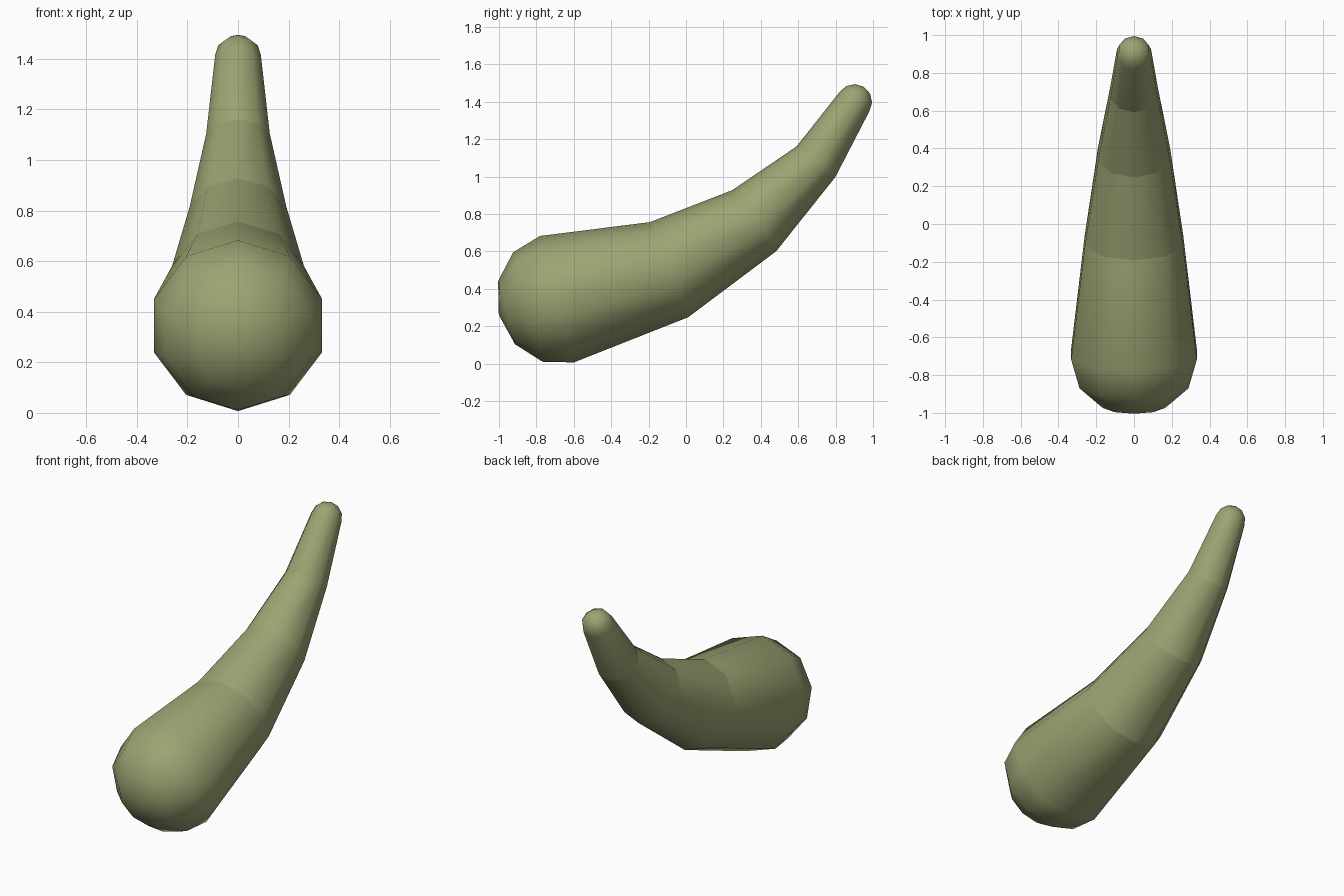
import bpy, bmesh, math
from mathutils import Vector

if "Cube" in bpy.data.objects:
    bpy.data.objects.remove(bpy.data.objects["Cube"])

SIDES = 10
# centre line of the horn: y, z, radius, tilt in degrees
PATH = [(-0.69, 0.345, 0.35, 15), (-0.09, 0.503, 0.274, 22),
        (0.365, 0.765, 0.201, 36), (0.695, 1.08, 0.132, 51.5),
        (0.90, 1.40, 0.095, 57.3)]

bm = bmesh.new()


def axes(tilt):
    a = math.radians(tilt)
    return Vector((0, math.cos(a), math.sin(a))), Vector((0, -math.sin(a), math.cos(a)))


def ring(y, z, r, tilt, along=0.0):
    fwd, up = axes(tilt)
    c = Vector((0, y, z)) + fwd * along
    return [bm.verts.new(c + r * (Vector((1, 0, 0)) * math.sin(t) + up * math.cos(t)))
            for t in (math.tau * i / SIDES for i in range(SIDES))]


def dome(spec, sign, depth):
    """Two rings and a pole, ordered from the body outwards."""
    y, z, r, tilt = spec
    rings = [ring(y, z, r * math.cos(math.radians(a)), tilt,
                  sign * depth * math.sin(math.radians(a))) for a in (30, 60)]
    pole = bm.verts.new(Vector((0, y, z)) + axes(tilt)[0] * sign * depth)
    return rings, pole


# body rings with a rounded cap at each end
body = [ring(*p) for p in PATH]
base_rings, base_pole = dome(PATH[0], -1, 0.322)
tip_rings, tip_pole = dome(PATH[-1], 1, 0.095)
rings = base_rings[::-1] + body + tip_rings
for a, b in zip(rings, rings[1:]):
    for i in range(SIDES):
        j = (i + 1) % SIDES
        bm.faces.new((a[i], a[j], b[j], b[i]))
for loop, pole in ((rings[0], base_pole), (rings[-1], tip_pole)):
    for i in range(SIDES):
        bm.faces.new((loop[i], loop[(i + 1) % SIDES], pole))
bmesh.ops.recalc_face_normals(bm, faces=bm.faces)

# smooth around, creased at the bends
for f in bm.faces:
    f.smooth = True
for r in body[1:-1]:
    for i in range(SIDES):
        bm.edges.get((r[i], r[(i + 1) % SIDES])).smooth = False

mesh = bpy.data.meshes.new("curved_horn")
bm.to_mesh(mesh)
bm.free()
horn = bpy.data.objects.new("curved_horn", mesh)
bpy.context.collection.objects.link(horn)
mat = bpy.data.materials.new("olive_green")
mat.diffuse_color = (0.33, 0.37, 0.17, 1)
mat.use_nodes = True
mat.node_tree.nodes["Principled BSDF"].inputs["Base Color"].default_value = mat.diffuse_color
mesh.materials.append(mat)
